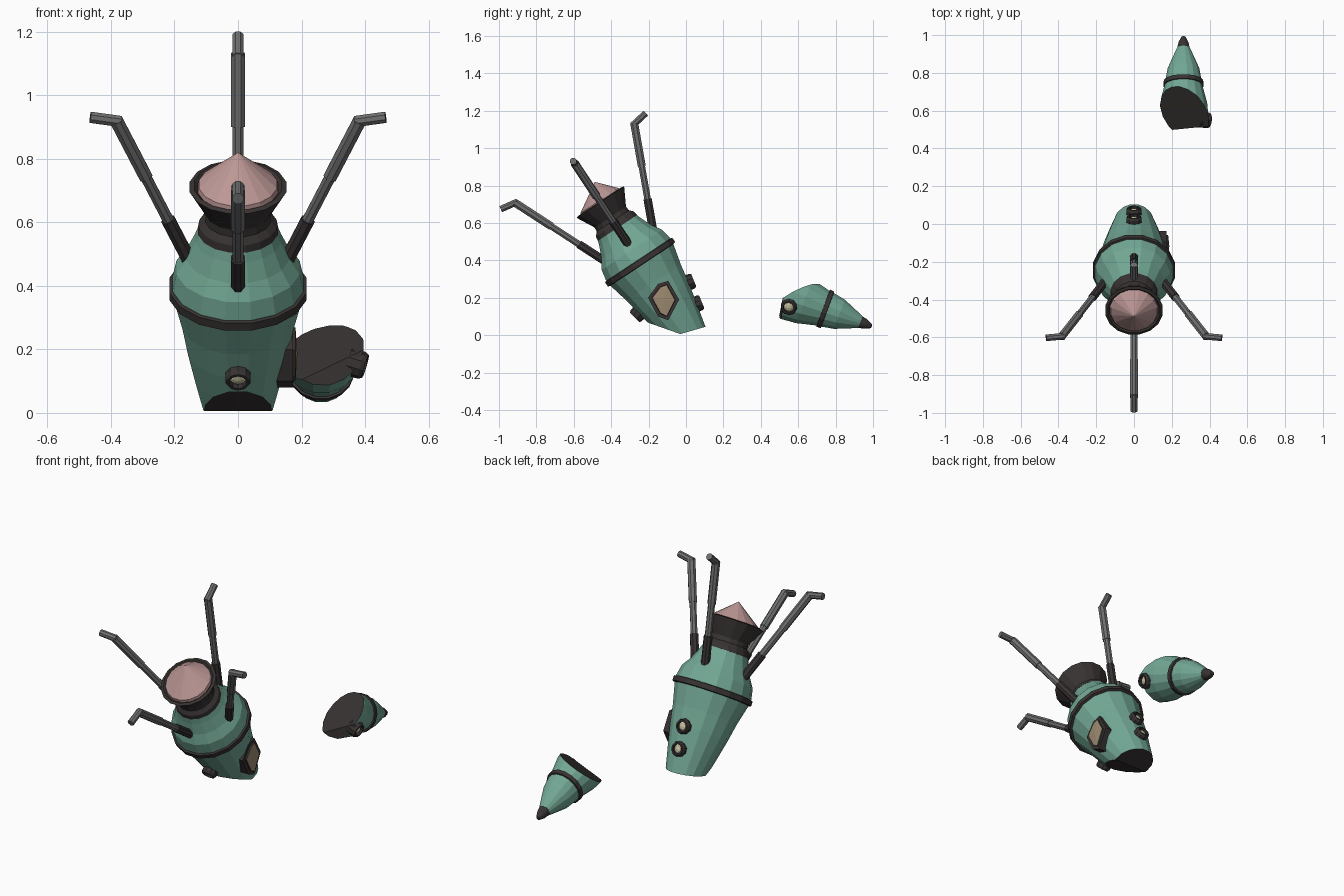
import bpy, bmesh
from math import cos, sin, pi, radians
from mathutils import Matrix, Vector

if "Cube" in bpy.data.objects:
    bpy.data.objects.remove(bpy.data.objects["Cube"])


def material(name, r, g, b):
    m = bpy.data.materials.new(name)
    m.diffuse_color = (r, g, b, 1)
    m.use_nodes = True
    m.node_tree.nodes["Principled BSDF"].inputs["Base Color"].default_value = m.diffuse_color
    return m


GREEN = material("green_hull", 0.17, 0.39, 0.30)
DARK = material("dark_trim", 0.04, 0.033, 0.033)
PINK = material("pink_cone", 0.50, 0.31, 0.30)
GREY = material("grey_metal", 0.16, 0.16, 0.16)
BRONZE = material("bronze_glass", 0.33, 0.25, 0.16)
CREAM = material("cream_glass", 0.58, 0.54, 0.36)


def finish(bm, name, mats):
    bmesh.ops.recalc_face_normals(bm, faces=bm.faces)
    me = bpy.data.meshes.new(name)
    bm.to_mesh(me)
    bm.free()
    for m in mats:
        me.materials.append(m)
    ob = bpy.data.objects.new(name, me)
    bpy.context.collection.objects.link(ob)
    return ob


def lathe(name, profile, mat, mtx, sides=16, cuts=(), tip_shift=0, closed=False):
    """Revolve (radius, height) points; cuts are world planes capped in dark."""
    bm = bmesh.new()
    rings = []
    for r, h in profile:
        if r == 0:
            rings.append([bm.verts.new((0, tip_shift, h))] * sides)
        else:
            rings.append([bm.verts.new((r * cos(2 * pi * (i + .5) / sides),
                                        r * sin(2 * pi * (i + .5) / sides), h)) for i in range(sides)])
    pairs = list(zip(rings, rings[1:]))
    if closed:
        pairs.append((rings[-1], rings[0]))
    for a, b in pairs:
        for i in range(sides):
            j = (i + 1) % sides
            bm.faces.new(list(dict.fromkeys((a[i], a[j], b[j], b[i]))))
    bm.transform(mtx)
    for co, no in cuts:
        res = bmesh.ops.bisect_plane(bm, geom=bm.verts[:] + bm.edges[:] + bm.faces[:],
                                     plane_co=co, plane_no=no, clear_outer=True)
        edges = [e for e in res["geom_cut"] if isinstance(e, bmesh.types.BMEdge)]
        for f in bmesh.ops.edgenet_fill(bm, edges=edges)["faces"]:
            f.material_index = 1
    return finish(bm, name, [mat, DARK])


def aim(pos, direction):
    return Matrix.Translation(pos) @ Vector(direction).to_track_quat('Z', 'Y').to_matrix().to_4x4()


def rod(name, a, b, r, mat, mtx):
    a, b = mtx @ Vector(a), mtx @ Vector(b)
    n = (b - a).length
    lathe(name, [(0, 0), (r, 0), (r, n), (0, n)], mat, aim(a, b - a), 8)


def porthole(name, pos, direction, r=0.042):
    m = aim(pos, direction)
    lathe(name + "_frame", [(r, -.035), (r, .008), (r * .85, .02), (r * .65, .02), (r * .62, -.035)],
          DARK, m, 10, closed=True)
    lathe(name + "_glass", [(r * .68, 0), (r * .4, .012), (0, .016)], CREAM, m, 10)


# Tail section: axis leans toward the front
TAIL = Matrix.Translation((0, -.245, .39)) @ Matrix.Rotation(radians(33.5), 4, 'X')
lathe("tail_hull", [(0, -.6), (.078, -.6), (.105, -.47), (.138, -.33), (.16, -.23), (.178, -.13),
                    (.205, -.02), (.21, .02), (.198, .08), (.165, .13), (.138, .19), (.122, .235), (0, .235)],
      GREEN, TAIL, cuts=[((0, -.03, .006), (0, -.333, -.943)), ((0, -.03, .006), (0, .28, -.96))])
lathe("tail_band", [(.2, -.018), (.22, -.014), (.22, .014), (.2, .018)], DARK, TAIL, closed=True)

# Engine bell and its pink core
lathe("engine_bell", [(0, .22), (.128, .22), (.124, .245), (.105, .265), (.103, .29), (.148, .372),
                      (.155, .385), (.14, .39), (.125, .375), (0, .36)], DARK, TAIL)
lathe("engine_core", [(.13, .375), (.125, .395), (0, .492)], PINK, TAIL, tip_shift=.035)

# Four jointed landing legs
for k, side in enumerate(("right", "back", "left", "front")):
    m = TAIL @ Matrix.Rotation(k * pi / 2, 4, 'Z')
    hip, knee, toe = Vector((.15, 0, .10)), Vector((.383, 0, .636)), Vector((.465, 0, .648))
    joint, mid = hip.lerp(knee, .3), hip.lerp(knee, .6)
    rod(side + "_leg_socket", hip, joint, .024, DARK, m)
    rod(side + "_leg_lower", joint, mid, .019, GREY, m)
    rod(side + "_leg_upper", mid, knee, .023, GREY, m)
    rod(side + "_foot", knee - Vector((.015, 0, .004)), toe, .019, GREY, m)

# Round portholes on the tail
for name, y, h in (("front_porthole", -.168, -.225), ("upper_back_porthole", .166, -.235),
                   ("lower_back_porthole", .138, -.355)):
    s = 1 if y > 0 else -1
    porthole(name, TAIL @ Vector((0, y, h)), TAIL.to_3x3() @ Vector((0, s, -.2)))

# Large six-sided side window
bm = bmesh.new()
outline = [(-.15, .275), (-.095, .29), (-.037, .19), (-.095, .08), (-.15, .10), (-.203, .20)]
face = bm.faces.new([bm.verts.new((.10, y, z)) for y, z in outline])
top = bmesh.ops.extrude_face_region(bm, geom=[face])["geom"]
bmesh.ops.translate(bm, vec=(.073, 0, 0), verts=[v for v in top if isinstance(v, bmesh.types.BMVert)])
front = [f for f in top if isinstance(f, bmesh.types.BMFace)]
bmesh.ops.inset_region(bm, faces=front, thickness=.02)
bmesh.ops.inset_region(bm, faces=front, thickness=.003, depth=-.008)
for f in front:
    f.material_index = 1
pane = bmesh.ops.poke(bm, faces=front)
bmesh.ops.translate(bm, vec=(.006, 0, 0), verts=pane["verts"])
finish(bm, "side_window", [DARK, BRONZE])

# Broken-off nose section, tip pointing backward and down
NOSE = Matrix.Translation((.262, .745, .14)) @ Matrix.Rotation(radians(-110.5), 4, 'X')
lathe("nose_hull", [(0, -.30), (.136, -.30), (.135, -.2), (.128, -.12), (.1, -.01), (.097, .015),
                    (.085, .08), (.06, .14), (.034, .2), (0, .2)],
      GREEN, NOSE, cuts=[((.275, .70, .262), (-.34, -.5, .8)), ((.27, .505, .15), (.1, -1, 0))])
lathe("nose_band", [(.09, -.014), (.108, -.012), (.106, .012), (.09, .014)], DARK, NOSE, closed=True)
lathe("nose_tip", [(0, .19), (.034, .195), (.027, .23), (.012, .262), (0, .266)], DARK, NOSE)
porthole("nose_porthole", (.382, .55, .152), (1, -.1, -.3), .044)
